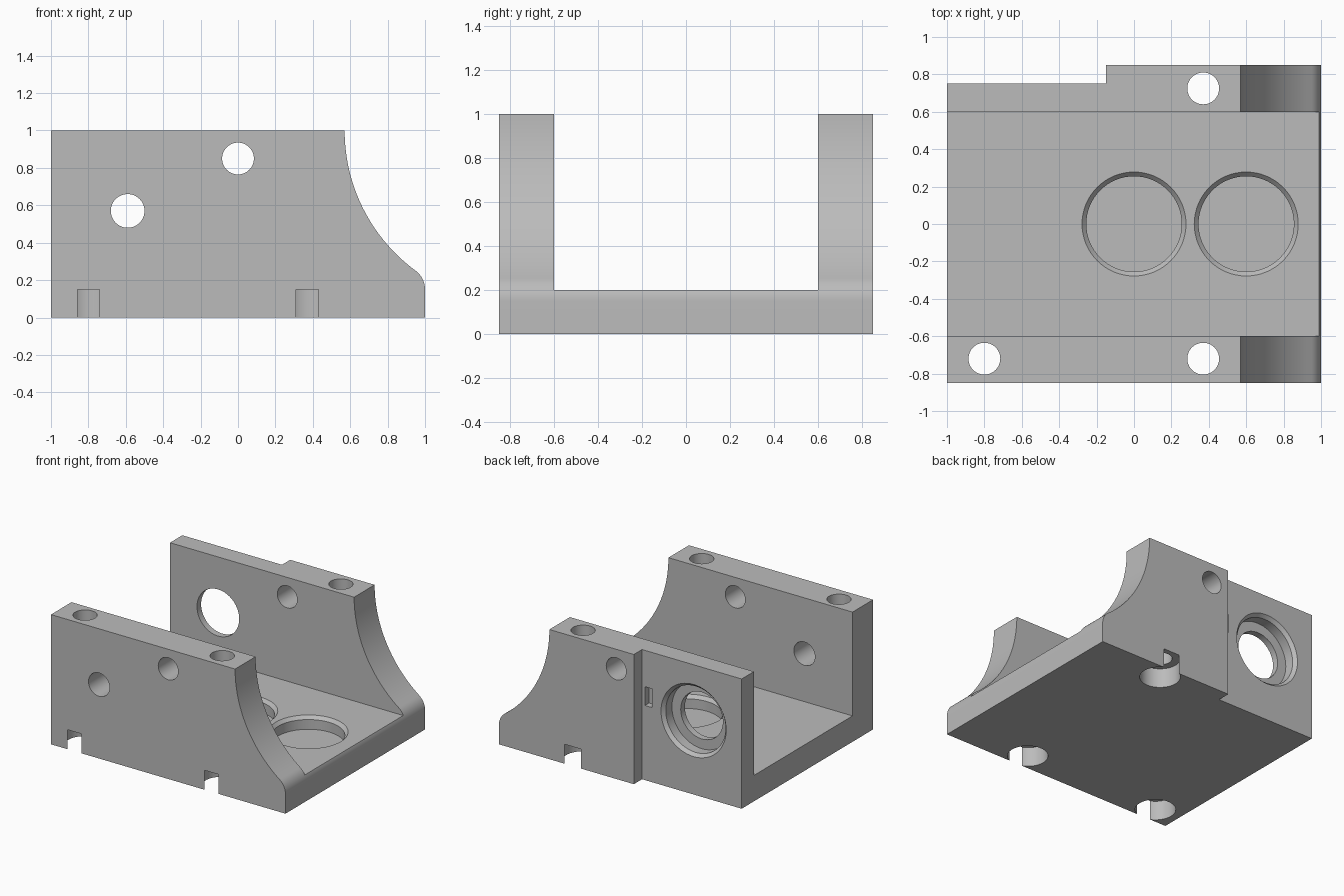
import bpy
import bmesh
from math import sin, cos, pi, atan2
from mathutils import Matrix

if "Cube" in bpy.data.objects:
    bpy.data.objects.remove(bpy.data.objects["Cube"], do_unlink=True)

# Material
grey = bpy.data.materials.new("machined grey")
grey.use_nodes = True
colour = (0.5, 0.5, 0.5, 1)
grey.diffuse_color = colour
grey.node_tree.nodes["Principled BSDF"].inputs["Base Color"].default_value = colour


def add_object(name, bm):
    bmesh.ops.recalc_face_normals(bm, faces=bm.faces)
    mesh = bpy.data.meshes.new(name)
    bm.to_mesh(mesh)
    bm.free()
    mesh.materials.append(grey)
    obj = bpy.data.objects.new(name, mesh)
    bpy.context.collection.objects.link(obj)
    return obj


def arc(cx, cz, r, start, end, n):
    angles = [start + (end - start) * i / n for i in range(n + 1)]
    return [(cx + r * cos(a), cz + r * sin(a)) for a in angles]


def box(name, low, high):
    bm = bmesh.new()
    bmesh.ops.create_cube(bm, size=1)
    for v in bm.verts:
        v.co = [a + (b - a) * (c + 0.5) for a, b, c in zip(low, high, v.co)]
    return add_object(name, bm)


def bore(name, centre, steps, along_y=False, sides=64):
    """Turned cutter: steps are (radius, distance along the axis)."""
    bm = bmesh.new()
    rings = [[bm.verts.new((r * cos(2 * pi * i / sides), r * sin(2 * pi * i / sides), t))
              for i in range(sides)] for r, t in steps]
    for a, b in zip(rings, rings[1:]):
        for i in range(sides):
            j = (i + 1) % sides
            bm.faces.new((a[i], a[j], b[j], b[i]))
    bm.faces.new(rings[0])
    bm.faces.new(rings[-1])
    if along_y:
        bm.transform(Matrix.Rotation(-pi / 2, 4, "X"))
    bm.transform(Matrix.Translation(centre))
    return add_object(name, bm)


# Bracket body: side profile with a rounded toe and a concave sweep
toe = atan2(0.85, 0.625)
profile = [(-1, 0), (1, 0)]
profile += arc(0.875, 0.15, 0.125, 0, toe, 10)
profile += arc(1.5, 1, 0.93, toe + pi, pi, 28)[1:]
profile += [(-1, 1)]
bm = bmesh.new()
side = bm.faces.new([bm.verts.new((x, -0.85, z)) for x, z in profile])
swept = bmesh.ops.extrude_face_region(bm, geom=[side])["geom"]
bmesh.ops.translate(bm, vec=(0, 1.7, 0), verts=[g for g in swept if isinstance(g, bmesh.types.BMVert)])
body = add_object("bracket_body", bm)

# Channel, thinned rear wall and small rear slot
cutters = [
    box("channel_cutter", (-2, -0.6, 0.2), (2, 0.6, 2)),
    box("rear_step_cutter", (-2, 0.75, -1), (-0.15, 2, 2)),
    box("rear_slot_cutter", (-0.235, 0.7, 0.575), (-0.175, 0.8, 0.72)),
]

# Bolt holes down through the walls, with wide counterbores underneath
for x, y in ((-0.8, -0.72), (0.37, -0.72), (0.37, 0.725)):
    cutters.append(bore("bolt_cutter", (x, y, 0),
                        [(0.143, -0.1), (0.143, 0.15), (0.085, 0.15), (0.085, 1.1)]))

# Chamfered round pockets in the floor
for x in (0, 0.6):
    cutters.append(bore("pocket_cutter", (x, 0, 0.2),
                        [(0.255, -0.1), (0.255, -0.025), (0.278, 0), (0.278, 0.1)]))

# Cross holes and the stepped rear bearing seat
cutters.append(bore("cross_hole_cutter", (0, 0, 0.85), [(0.085, -1), (0.085, 1)], True))
cutters.append(bore("front_hole_cutter", (-0.59, 0, 0.57), [(0.09, -1), (0.09, 0)], True))
cutters.append(bore("bearing_seat_cutter", (-0.59, 0.75, 0.57),
                    [(0.18, -0.3), (0.18, -0.1), (0.255, -0.1),
                     (0.255, -0.025), (0.278, 0), (0.278, 0.05)], True))

# Cut everything out of the body, then drop the cutters
bpy.context.view_layer.objects.active = body
for cutter in cutters:
    cutter.hide_render = True
    mod = body.modifiers.new(cutter.name, "BOOLEAN")
    mod.operation = "DIFFERENCE"
    mod.solver = "EXACT"
    mod.object = cutter
    bpy.ops.object.modifier_apply(modifier=mod.name)
    bpy.data.objects.remove(cutter, do_unlink=True)

# Smooth curves, crisp edges
bpy.ops.object.select_all(action="DESELECT")
body.select_set(True)
bpy.ops.object.shade_smooth_by_angle(angle=pi / 7)
